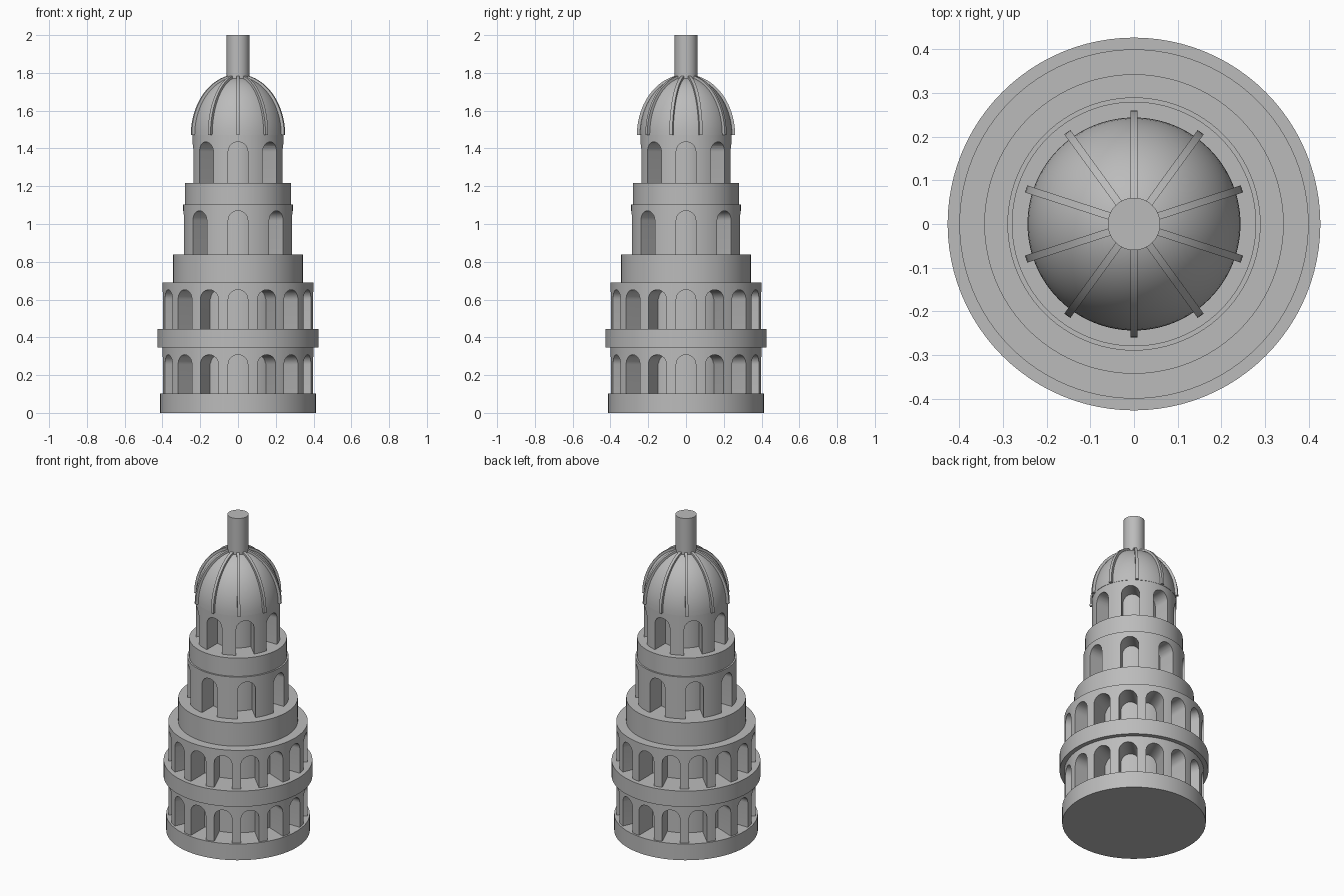
import bpy, bmesh
from math import sin, cos, pi, radians
from mathutils import Matrix

cube = bpy.data.objects.get("Cube")
if cube:
    bpy.data.objects.remove(cube, do_unlink=True)

stone = bpy.data.materials.new("grey_stone")
stone.use_nodes = True
GREY = (0.5, 0.5, 0.5, 1)
stone.diffuse_color = GREY
for node in stone.node_tree.nodes:
    if node.type == 'BSDF_PRINCIPLED':
        node.inputs["Base Color"].default_value = GREY


def finish(name, bm):
    bmesh.ops.recalc_face_normals(bm, faces=bm.faces[:])
    mesh = bpy.data.meshes.new(name)
    bm.to_mesh(mesh)
    bm.free()
    mesh.materials.append(stone)
    obj = bpy.data.objects.new(name, mesh)
    bpy.context.collection.objects.link(obj)
    return obj


def activate(obj):
    bpy.ops.object.select_all(action='DESELECT')
    obj.select_set(True)
    bpy.context.view_layer.objects.active = obj


def smooth(obj):
    activate(obj)
    bpy.ops.object.shade_smooth_by_angle(angle=radians(30))


def drum(name, radius, low, high, segments=96):
    bm = bmesh.new()
    bmesh.ops.create_cone(bm, cap_ends=True, segments=segments, radius1=radius,
                          radius2=radius, depth=high - low,
                          matrix=Matrix.Translation((0, 0, (low + high) / 2)))
    return finish(name, bm)


def prism(name, outline, start, offset):
    """Closed outline of points, extruded by offset."""
    bm = bmesh.new()
    face = bm.faces.new([bm.verts.new(start(p)) for p in outline])
    out = bmesh.ops.extrude_face_region(bm, geom=[face])
    bmesh.ops.translate(bm, vec=offset,
                        verts=[g for g in out["geom"] if isinstance(g, bmesh.types.BMVert)])
    return finish(name, bm)


def arcade(name, radius, core, low, high, crown, count):
    """Ring of arched openings around a solid core."""
    wall = drum(name, radius, low, high)
    half = 0.052
    spring = crown - half
    outline = [(-half, low - 0.03), (half, low - 0.03)]
    outline += [(half * cos(pi * i / 16), spring + half * sin(pi * i / 16)) for i in range(17)]
    inner = core * 0.75
    cutter = prism("arch_cutter", outline, lambda p: (p[0], -inner, p[1]),
                   (0, inner - radius - 0.1, 0))
    cutter.hide_render = True
    for i in range(count):
        cutter.rotation_euler.z = 2 * pi * i / count
        bpy.context.view_layer.update()
        activate(wall)
        cut = wall.modifiers.new("arch", 'BOOLEAN')
        cut.operation = 'DIFFERENCE'
        cut.solver = 'EXACT'
        cut.object = cutter
        bpy.ops.object.modifier_apply(modifier=cut.name)
    bpy.data.objects.remove(cutter, do_unlink=True)
    smooth(wall)
    smooth(drum(name + "_core", core, low, high - 0.01))


# Plain drums between the arcades
for name, radius, low, high in [
        ("base_plinth", 0.412, 0, 0.103),
        ("lower_balcony", 0.427, 0.345, 0.445),
        ("middle_drum", 0.343, 0.69, 0.838),
        ("upper_drum", 0.28, 1.103, 1.218),
        ("spire", 0.06, 1.7, 2.0)]:
    smooth(drum(name, radius, low, high))

# Arcaded storeys
arcade("ground_arcade", 0.40, 0.26, 0.103, 0.345, 0.308, 16)
arcade("first_arcade", 0.40, 0.26, 0.445, 0.69, 0.652, 16)
arcade("second_arcade", 0.29, 0.18, 0.838, 1.103, 1.07, 8)
arcade("lantern_arcade", 0.242, 0.14, 1.218, 1.47, 1.435, 8)

# Dome
SPRING = 1.47


def ellipse(width, height, t):
    return width * cos(t), SPRING + height * sin(t)


bm = bmesh.new()
profile = [(0, SPRING)] + [ellipse(0.244, 0.31, pi / 2 * i / 20) for i in range(21)]
verts = [bm.verts.new((r, 0, z)) for r, z in profile]
edges = [bm.edges.new(pair) for pair in zip(verts, verts[1:])]
bmesh.ops.spin(bm, geom=verts + edges, cent=(0, 0, 0), axis=(0, 0, 1),
               angle=2 * pi, steps=96)
bmesh.ops.remove_doubles(bm, verts=bm.verts[:], dist=0.0001)
smooth(finish("dome", bm))

# Ribs over the dome
top = radians(79)
arc = [top * i / 18 for i in range(19)]
rib_outline = [ellipse(0.26, 0.322, t) for t in arc]
rib_outline += [ellipse(0.235, 0.3, t) for t in reversed(arc)]
thick = 0.017
for i in range(10):
    rib = prism(f"dome_rib_{i + 1}", rib_outline,
                lambda p: (p[0], -thick / 2, p[1]), (0, thick, 0))
    rib.rotation_euler.z = pi / 2 + 2 * pi * i / 10
    smooth(rib)
